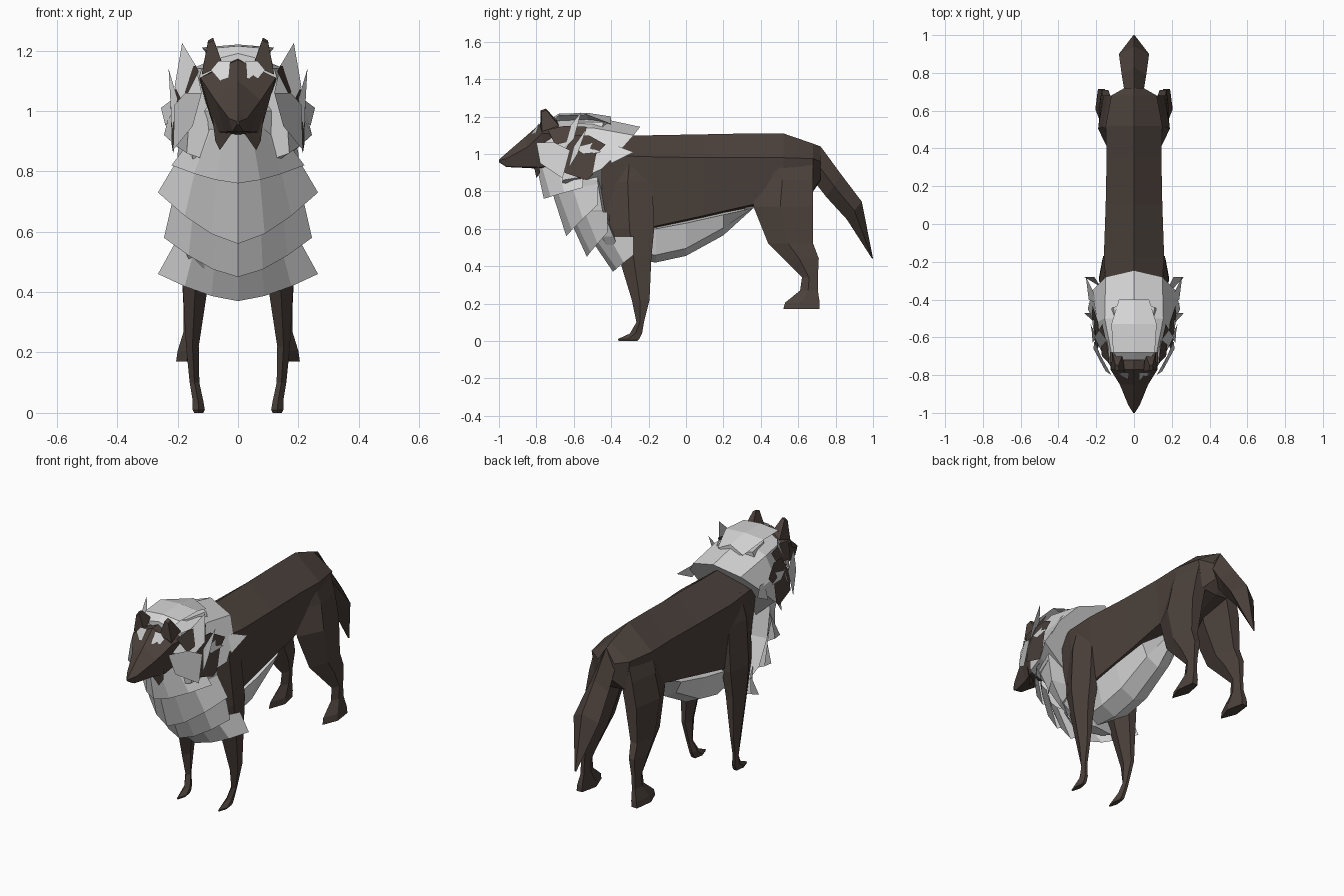
import bpy, bmesh
from mathutils import Vector

default_cube = bpy.data.objects.get("Cube")
if default_cube:
    bpy.data.objects.remove(default_cube, do_unlink=True)


def material(name, colour):
    mat = bpy.data.materials.new(name)
    mat.use_nodes = True
    mat.diffuse_color = (*colour, 1)
    mat.node_tree.nodes["Principled BSDF"].inputs["Base Color"].default_value = (*colour, 1)
    return mat


brown = material("dark_brown_fur", (.073, .054, .045))
pale = material("pale_grey_fur", (.68, .68, .68))


def build(name, points, faces, mat):
    mesh = bpy.data.meshes.new(name)
    mesh.from_pydata(points, [], faces)
    bm = bmesh.new()
    bm.from_mesh(mesh)
    bmesh.ops.remove_doubles(bm, verts=bm.verts, dist=.0005)
    bmesh.ops.recalc_face_normals(bm, faces=bm.faces)
    bm.to_mesh(mesh)
    bm.free()
    mesh.materials.append(mat)
    obj = bpy.data.objects.new(name, mesh)
    bpy.context.collection.objects.link(obj)


def loft(name, rings, mat):
    """Skin closed rings that all have the same number of points."""
    n = len(rings[0])
    faces = [(r * n + i, r * n + (i + 1) % n, (r + 1) * n + (i + 1) % n, (r + 1) * n + i)
             for r in range(len(rings) - 1) for i in range(n)]
    last = (len(rings) - 1) * n
    faces += [tuple(range(n)), tuple(range(last, last + n))]
    build(name, [p for ring in rings for p in ring], faces, mat)


def mirrored(half):
    """Complete a ring given from its top centre to its bottom centre."""
    return half + [(-x, y, z) for x, y, z in half[-2:0:-1]]


def trunk(name, sections, mat, low_width):
    """Sections along y: y, top z, widest z, bottom z, half width."""
    loft(name, [mirrored([(0, y, top), (w, y, mid), (w * low_width, y, mid * .05 + low * .95), (0, y, low)])
                for y, top, mid, low, w in sections], mat)


def leg(name, sections):
    """Sections down z: z, front y, back y, inner x, outer x; one leg per side."""
    for side, sign in (("left", 1), ("right", -1)):
        rings = []
        for z, front, back, inner, outer in sections:
            rings.append([(sign * (inner + outer) / 2, front, z),
                          (sign * outer, front * .55 + back * .45, z),
                          (sign * (outer * .8 + inner * .2), back, z),
                          (sign * (outer * .3 + inner * .7), back, z),
                          (sign * inner, front * .5 + back * .5, z)])
        loft(f"{side}_{name}", rings, brown)


def tuft(name, points, mat):
    """A flat lock of fur on each side."""
    for side, sign in (("left", 1), ("right", -1)):
        build(f"{side}_{name}", [(sign * x, y, z) for x, y, z in points],
              [tuple(range(len(points)))], mat)


def ruff(name, root, centre, tip):
    """A pointed bib layer: root is half width, y, z; centre is y, z; tip is x, y, z."""
    columns = 3
    upper, lower = [], []
    for i in range(-columns, columns + 1):
        t = i / columns
        a = abs(t)
        upper.append((root[0] * t, root[1] + (tip[1] - root[1]) * a * a, root[2]))
        lower.append((tip[0] * t, centre[0] + (tip[1] - centre[0]) * a ** 1.6,
                      centre[1] + (tip[2] - centre[1]) * a ** 1.5))
    n = len(upper)
    build(name, upper + lower, [(i, i + 1, n + i + 1, n + i) for i in range(n - 1)], pale)


# Body and tail
trunk("body", [(-.5, 1.08, .96, .7, .12), (-.36, 1.1, .99, .5, .145),
               (-.18, 1.1, .985, .59, .16), (.1, 1.105, .98, .655, .15), (.35, 1.11, .98, .715, .145),
               (.52, 1.11, .98, .74, .15), (.68, 1.055, .975, .8, .12),
               (.72, 1.04, .96, .86, .05)], brown, .78)
loft("tail", [mirrored([(0, y, top), (w, (y + y2) / 2, (top + low) / 2), (0, y2, low)])
              for y, top, y2, low, w in [(.6, 1.07, .62, .88, .05), (.72, 1.04, .68, .86, .05),
                                         (.83, .89, .75, .77, .065), (.94, .745, .86, .65, .08),
                                         (1, .44, .995, .44, .005)]], brown)

# Belly fur
loft("belly_fur", [mirrored([(0, y, top), (w, y, top - .02), (w * .7, y, low + .04), (0, y, low)])
                   for y, top, low, w in [(-.3, .6, .43, .09), (-.16, .62, .42, .125),
                                          (0, .65, .455, .125), (.2, .695, .565, .11),
                                          (.36, .73, .71, .03)]], pale)

# Legs
leg("front_leg", [(1, -.38, -.2, .05, .135), (.85, -.42, -.18, .05, .165), (.6, -.41, -.17, .075, .185),
                  (.45, -.36, -.185, .095, .185), (.22, -.29, -.195, .13, .172),
                  (.1, -.265, -.225, .128, .16), (.04, -.3, -.235, .115, .15),
                  (.01, -.365, -.25, .11, .15), (0, -.36, -.26, .115, .145)])
leg("hind_leg", [(.97, .36, .678, .02, .13), (.86, .38, .68, .02, .165), (.72, .36, .68, .05, .19),
                 (.52, .44, .68, .1, .185), (.44, .52, .71, .115, .185),
                 (.34, .62, .705, .135, .18), (.27, .61, .705, .14, .18),
                 (.205, .53, .715, .135, .2), (.17, .52, .715, .135, .205)])

# Neck fur under the locks, then the bib layers
loft("neck_fur", [mirrored([(0, front, z), (w * .75, front * .65 + back * .35, z),
                            (w, front * .15 + back * .85, z), (0, back, z)])
                  for z, front, back, w in [(1.17, -.68, -.4, .11), (1, -.78, -.42, .17),
                                            (.86, -.72, -.43, .2), (.7, -.6, -.42, .2),
                                            (.56, -.49, -.37, .19), (.43, -.4, -.32, .12)]], pale)
ruff("bib_chin", (.13, -.8, .94), (-.76, .76), (.22, -.55, .82))
ruff("bib_upper", (.2, -.73, .84), (-.64, .56), (.265, -.47, .73))
ruff("bib_middle", (.22, -.64, .69), (-.53, .45), (.245, -.42, .58))
ruff("bib_lower", (.21, -.52, .56), (-.39, .37), (.265, -.28, .46))

# Collar and crown
loft("collar", [mirrored(half) for half in [
    [(0, -.7, 1.19), (.12, -.68, 1.14), (.16, -.68, 1), (.17, -.66, .86), (0, -.66, .8)],
    [(0, -.5, 1.2), (.155, -.5, 1.14), (.195, -.52, 1.02), (.2, -.54, .88), (0, -.55, .75)],
    [(0, -.245, 1.145), (.15, -.28, 1.1), (.22, -.35, 1.02), (.245, -.45, .92), (0, -.45, .7)]]], pale)
loft("crown", [mirrored([(0, y, top), (w, y, top - drop), (0, y, top - .05)])
               for y, top, drop, w in [(-.72, 1.19, .02, .08), (-.68, 1.215, .01, .11),
                                       (-.53, 1.22, .01, .12), (-.4, 1.2, .04, .08)]], pale)

# Head, jaw and ears
trunk("head", [(-1, .97, .965, .955, .004), (-.96, 1.005, .975, .93, .03),
               (-.85, 1.1, 1.035, .925, .075), (-.77, 1.17, 1.11, .92, .125),
               (-.6, 1.18, 1.1, .95, .13)], brown, .6)
tuft("jaw_point", [(.01, -.84, .93), (.025, -.81, .92), (.06, -.8, .87), (.075, -.78, .9),
                   (.085, -.79, .98)], brown)
for side, sign in (("left", 1), ("right", -1)):
    base = [(.05, -.78, 1.15), (.12, -.77, 1.12), (.115, -.68, 1.15), (.06, -.69, 1.18)]
    tip = Vector((.085, -.775, 1.255))
    rings = [[Vector(p) for p in base], [tip.lerp(Vector(p), .3) + Vector((.005, 0, .01)) for p in base]]
    loft(f"{side}_ear", [[(sign * p.x, p.y, p.z) for p in ring] for ring in rings], brown)
tuft("eye_patch", [(.03, -.825, 1.11), (.06, -.808, 1.1), (.09, -.79, 1.135),
                   (.065, -.787, 1.165), (.025, -.785, 1.165)], pale)

# Dark cheek markings with a pale gash, and the brown temples
tuft("cheek_marking", [(.182, -.6, 1.1), (.19, -.52, 1.1), (.22, -.43, 1.05), (.222, -.48, 1),
                       (.22, -.5, .89), (.215, -.53, .86), (.205, -.65, .9), (.19, -.66, 1)], brown)
tuft("cheek_gash", [(.207, -.6, 1.035), (.21, -.5, 1.06), (.218, -.51, 1.03), (.226, -.45, 1.01),
                    (.217, -.55, 1)], pale)
tuft("temple_marking", [(.13, -.74, 1.13), (.14, -.65, 1.15), (.168, -.53, 1.145),
                        (.185, -.56, 1.08), (.17, -.7, 1.05)], brown)

# Pale cheek locks and upright spikes
tuft("cheek_spike", [(.12, -.76, 1.06), (.14, -.62, 1.15), (.185, -.56, 1.225), (.21, -.6, 1.08),
                     (.16, -.7, .98)], pale)
tuft("side_spike", [(.2, -.6, 1.04), (.23, -.53, 1.14), (.222, -.58, 1), (.22, -.63, .92)], pale)
tuft("cheek_lock", [(.12, -.8, 1.06), (.175, -.7, 1.06), (.21, -.62, 1.02), (.215, -.66, .87),
                    (.15, -.78, .95)], pale)
tuft("shoulder_lock", [(.2, -.42, 1.03), (.215, -.36, 1.04), (.255, -.28, 1.01), (.24, -.4, .95)], pale)
